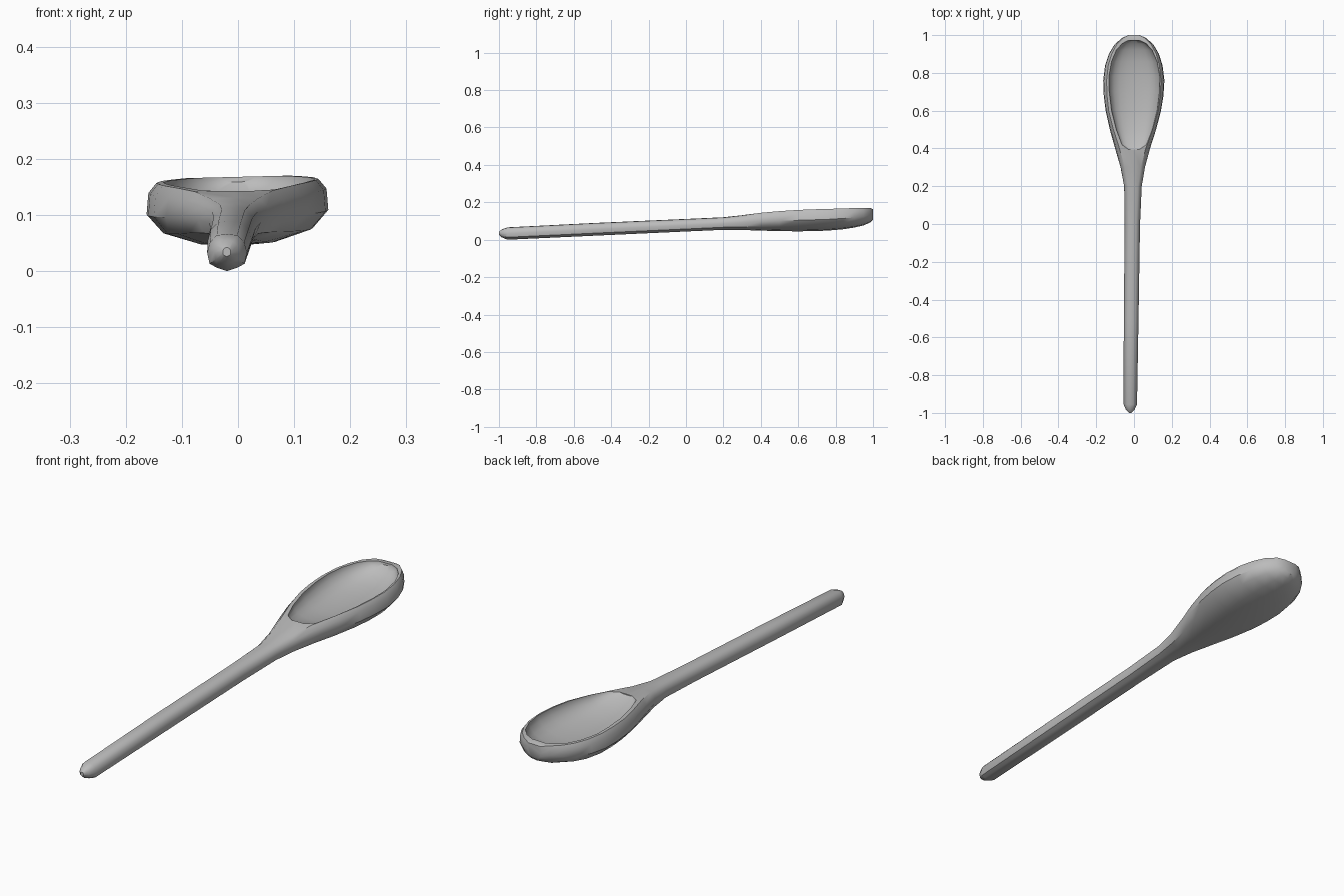
import bpy
import bmesh
import math

default = bpy.data.objects.get("Cube")
if default:
    bpy.data.objects.remove(default, do_unlink=True)

# Single material
grey = bpy.data.materials.new("plain grey")
grey.use_nodes = True
colour = (0.5, 0.5, 0.5, 1.0)
grey.diffuse_color = colour
grey.node_tree.nodes["Principled BSDF"].inputs["Base Color"].default_value = colour

# Half profiles as (side, height), bottom centre to top centre
HANDLE = [(0, 0), (.5, .09), (.88, .2), (1, .5), (.86, .78), (.52, .97), (0, 1)]
BOWL = [(0, 0), (.43, .04), (.83, .22), (1, .5), (.98, .84), (.89, 1), (0, 1)]
HOLLOW = [(0, 0), (.3, .03), (.58, .14), (.8, .36), (.94, .68), (1, 1), (1, 2), (0, 2)]


def ring(y, left, right, low, high, profile, roll=0.0):
    """Close a half profile into a full section between the given limits."""
    mid, half = (left + right) / 2, (right - left) / 2
    mirrored = [(-u, v) for u, v in reversed(profile[1:-1])]
    points = []
    for u, v in profile + mirrored:
        x = mid + u * half
        points.append((x, y, low + v * (high - low) + roll * x))
    return points


def loft(name, rings):
    """Skin a row of matching sections and cap both ends."""
    bm = bmesh.new()
    rows = [[bm.verts.new(p) for p in r] for r in rings]
    n = len(rows[0])
    for a, b in zip(rows, rows[1:]):
        for i in range(n):
            j = (i + 1) % n
            bm.faces.new((a[i], a[j], b[j], b[i]))
    bm.faces.new(rows[0])
    bm.faces.new(list(reversed(rows[-1])))
    bmesh.ops.recalc_face_normals(bm, faces=bm.faces[:])
    mesh = bpy.data.meshes.new(name)
    bm.to_mesh(mesh)
    bm.free()
    obj = bpy.data.objects.new(name, mesh)
    bpy.context.collection.objects.link(obj)
    mesh.materials.append(grey)
    return obj


def blend(t):
    return [(a + (c - a) * t, b + (d - b) * t)
            for (a, b), (c, d) in zip(HANDLE, BOWL)]


# Spoon body: y, left, right, low, high
stations = [
    (-1, -.027, -.013, .026, .042),
    (-.985, -.042, .002, .013, .055),
    (-.955, -.055, .016, 0, .066),
    (-.5, -.054, .024, .021, .089),
    (0, -.049, .032, .044, .111),
    (.2, -.052, .041, .053, .12),
    (.3, -.071, .058, .052, .131),
    (.4, -.1, .085, .049, .144),
    (.5, -.128, .117, .046, .151),
    (.6, -.15, .143, .045, .156),
    (.68, -.16, .156, .046, .159),
    (.76, -.163, .161, .049, .161),
    (.84, -.153, .151, .056, .164),
    (.9, -.133, .132, .065, .166),
    (.95, -.103, .103, .077, .168),
    (.985, -.064, .064, .092, .168),
    (1, -.03, .03, .106, .163),
]
body_rings = []
for y, left, right, low, high in stations:
    t = min(max((y - .15) / .4, 0), 1)
    body_rings.append(ring(y, left, right, low, high, blend(t), .025 * t))
spoon = loft("spoon", body_rings)


# Hollow of the bowl: y, half width, depth
def rim_height(y):
    return .144 + .04 * (y - .4)


hollow = [
    (.395, .03, .004), (.42, .064, .017), (.5, .094, .041), (.6, .119, .055),
    (.7, .131, .06), (.78, .133, .06), (.86, .119, .055), (.92, .094, .042),
    (.955, .063, .025), (.972, .03, .008),
]
hollow_rings = []
for y, half, depth in hollow:
    top = rim_height(y)
    section = [(u, v if v <= 1 else 1 + .1 / depth) for u, v in HOLLOW]
    hollow_rings.append(ring(y, -half, half + .004 * half / .13, top - depth, top, section, .025))
cutter = loft("bowl_cutter", hollow_rings)
cutter.hide_render = True

# Carve the hollow, then smooth
carve = spoon.modifiers.new("hollow", 'BOOLEAN')
carve.operation = 'DIFFERENCE'
carve.solver = 'EXACT'
carve.object = cutter
bpy.ops.object.select_all(action='DESELECT')
spoon.select_set(True)
bpy.context.view_layer.objects.active = spoon
bpy.ops.object.modifier_apply(modifier=carve.name)
bpy.data.objects.remove(cutter, do_unlink=True)
bpy.ops.object.shade_smooth_by_angle(angle=math.radians(40))
